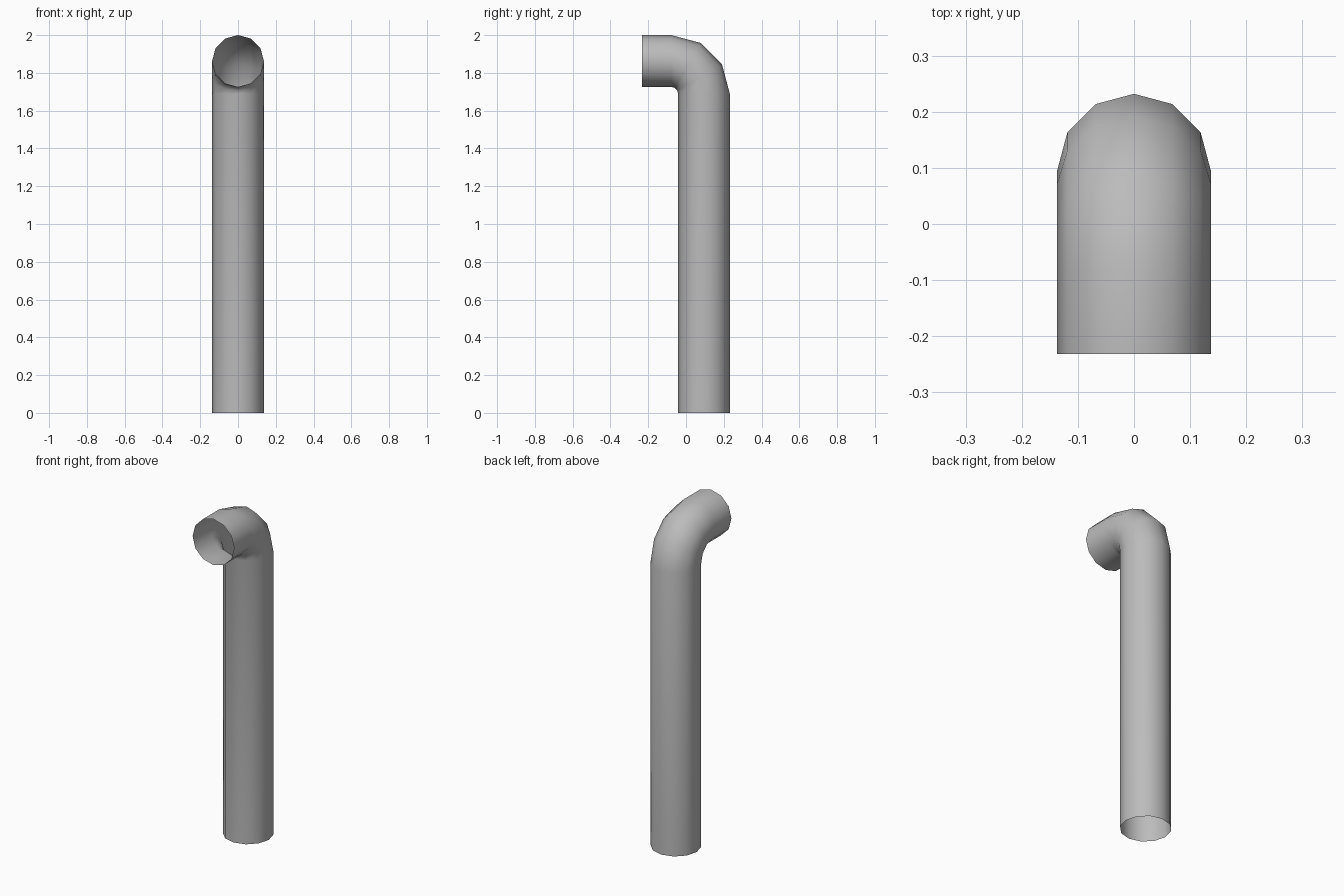
import bpy, bmesh, math
from mathutils import Vector

if "Cube" in bpy.data.objects:
    bpy.data.objects.remove(bpy.data.objects["Cube"])

RADIUS, SIDES = 0.137, 12
Y_AXIS = 0.095                 # centre line of the upright
Z_AXIS = 2.0 - RADIUS          # centre line of the outlet
BEND = 0.173                   # bend radius of the centre line
BEND_STEPS = 3
yc, zc = Y_AXIS - BEND, Z_AXIS - BEND

# Rings along the path: (centre y, centre z, bend angle)
path = [(Y_AXIS, 0.0, 0.0)]
for i in range(BEND_STEPS + 1):
    a = math.pi / 2 * i / BEND_STEPS
    path.append((yc + BEND * math.cos(a), zc + BEND * math.sin(a), a))
path.append((-0.232, Z_AXIS, math.pi / 2))

# Open-ended bent tube
bm = bmesh.new()
rings = []
for y, z, a in path:
    outward = Vector((0, math.cos(a), math.sin(a)))
    ring = []
    for k in range(SIDES):
        t = 2 * math.pi * k / SIDES
        p = Vector((0, y, z)) + RADIUS * (math.cos(t) * Vector((1, 0, 0)) + math.sin(t) * outward)
        ring.append(bm.verts.new(p))
    rings.append(ring)
for lower, upper in zip(rings, rings[1:]):
    for k in range(SIDES):
        n = (k + 1) % SIDES
        face = bm.faces.new((lower[k], lower[n], upper[n], upper[k]))
        face.smooth = True

mesh = bpy.data.meshes.new("vent_pipe")
bm.to_mesh(mesh)
bm.free()

# Plain grey metal
grey = bpy.data.materials.new("pipe grey")
grey.diffuse_color = (0.5, 0.5, 0.5, 1)
grey.use_nodes = True
grey.node_tree.nodes["Principled BSDF"].inputs["Base Color"].default_value = grey.diffuse_color
mesh.materials.append(grey)

pipe = bpy.data.objects.new("vent_pipe", mesh)
bpy.context.collection.objects.link(pipe)
